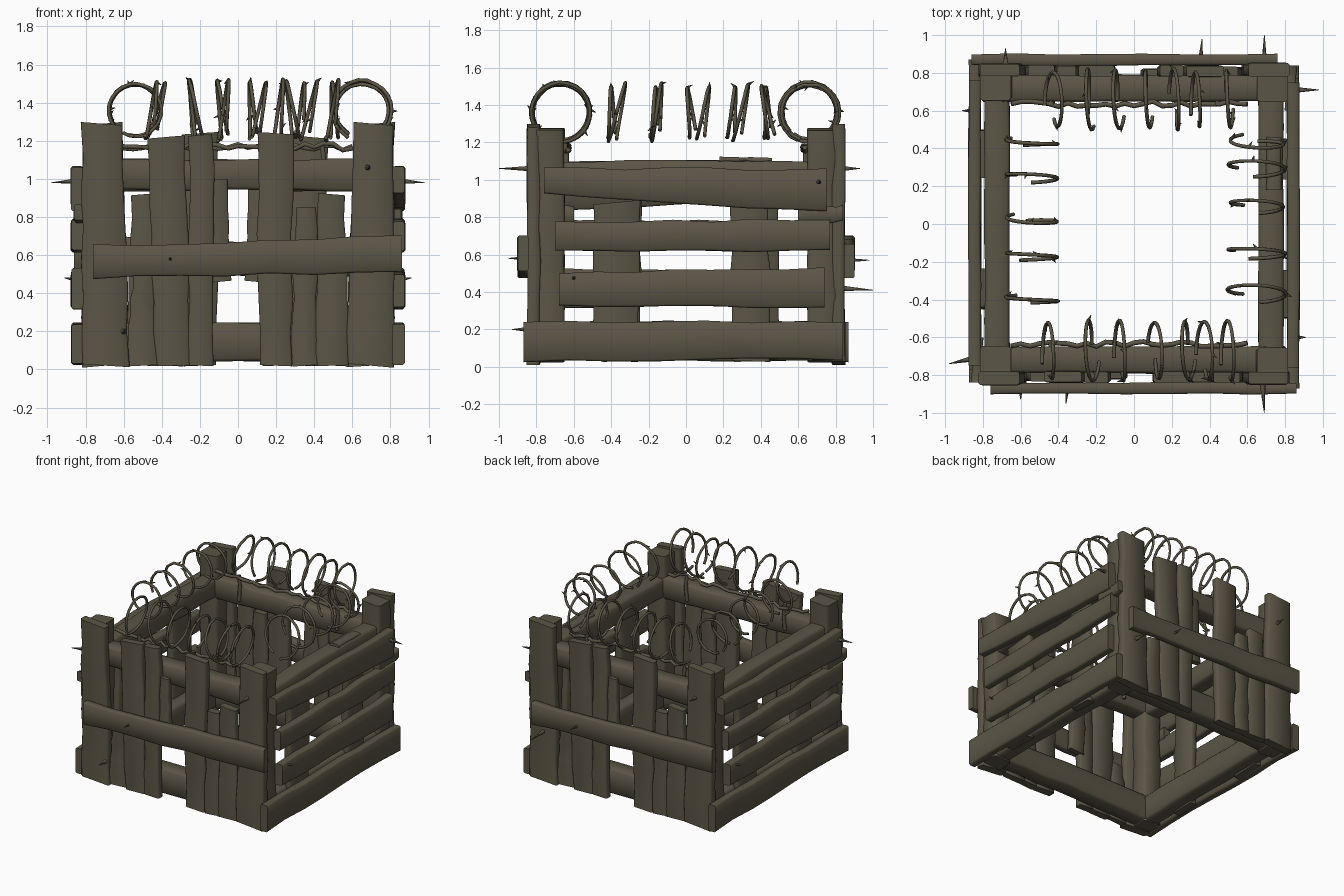
import bpy, bmesh, math, random
from mathutils import Vector

random.seed(4)
if "Cube" in bpy.data.objects:
    bpy.data.objects.remove(bpy.data.objects["Cube"], do_unlink=True)

wood = bpy.data.materials.new("weathered_brown")
wood.use_nodes = True
color = (0.105, 0.092, 0.062, 1)
wood.diffuse_color = color
bsdf = wood.node_tree.nodes["Principled BSDF"]
bsdf.inputs["Base Color"].default_value = color
bsdf.inputs["Roughness"].default_value = 0.9


def plank(name, axes, span, start, end, depth, rough=0.008, pair=True):
    """Rough board. axes = letters for length, width, thickness;
    start / end = width range at each end of the span."""
    order = ["xyz".index(a) for a in axes]
    bm = bmesh.new()
    rings, steps = [], 8
    for i in range(steps):
        t = i / (steps - 1)
        lo = start[0] + (end[0] - start[0]) * t + random.uniform(-rough, rough)
        hi = start[1] + (end[1] - start[1]) * t + random.uniform(-rough, rough)
        d0 = depth[0] + random.uniform(-rough, rough) / 2
        d1 = depth[1] + random.uniform(-rough, rough) / 2
        c = min(0.15 * (d1 - d0), 0.015)
        u = span[0] + (span[1] - span[0]) * t
        tilt = random.uniform(-0.1, 0.1) if i in (0, steps - 1) else 0
        outline = [(lo + c, d0), (hi - c, d0), (hi, d0 + c), (hi, d1 - c),
                   (hi - c, d1), (lo + c, d1), (lo, d1 - c), (lo, d0 + c)]
        ring = []
        for v, w in outline:
            p = Vector()
            p[order[0]] = max(u + tilt * (v - (lo + hi) / 2), 0) if axes[0] == "z" else u
            p[order[1]], p[order[2]] = v, w
            ring.append(bm.verts.new(p))
        rings.append(ring)
    for a, b in zip(rings, rings[1:]):
        for k in range(8):
            n = (k + 1) % 8
            bm.faces.new((a[k], a[n], b[n], b[k]))
    bm.faces.new(rings[0])
    bm.faces.new(rings[-1])
    bmesh.ops.recalc_face_normals(bm, faces=bm.faces)
    mesh = bpy.data.meshes.new(name)
    bm.to_mesh(mesh)
    bm.free()
    mesh.materials.append(wood)
    mesh.shade_smooth()
    mesh.set_sharp_from_angle(angle=math.radians(55))
    # the opposite side repeats each board, turned half way round
    for turn in range(2 if pair else 1):
        ob = bpy.data.objects.new(name + ("_opposite" if turn else ""), mesh)
        ob.rotation_euler.z = math.pi * turn
        bpy.context.collection.objects.link(ob)


def wire(name, strands, thickness):
    """Strands are lists of points; two-point strands taper to a spike."""
    cu = bpy.data.curves.new(name, "CURVE")
    cu.dimensions = "3D"
    cu.bevel_depth = thickness
    cu.bevel_resolution = 1
    cu.use_fill_caps = True
    for pts in strands:
        sp = cu.splines.new("POLY")
        sp.points.add(len(pts) - 1)
        for q, p in zip(sp.points, pts):
            q.co = (*p, 1)
        if len(pts) == 2:
            sp.points[1].radius = 0.1
    cu.materials.append(wood)
    bpy.context.collection.objects.link(bpy.data.objects.new(name, cu))


# square corner posts, each faced with a wide board
plank("front_right_post", "zxy", (.03, 1.27), (-.81, -.65), (-.81, -.65), (-.81, -.65))
plank("front_left_post", "zxy", (.03, 1.27), (.65, .81), (.65, .81), (-.81, -.65))
plank("front_right_corner_board", "zxy", (.02, 1.29), (-.82, -.57), (-.82, -.61), (-.85, -.78))
plank("front_left_corner_board", "zxy", (.02, 1.29), (.57, .82), (.61, .82), (-.85, -.78))

# inner rails, top and bottom
for label, z0, z1 in (("top", .94, 1.1), ("bottom", .04, .24)):
    plank(label + "_front_rail", "xzy", (-.7, .7), (z0, z1), (z0, z1), (-.79, -.65))
    plank(label + "_side_rail", "yzx", (-.7, .7), (z0, z1), (z0, z1), (.66, .79))

# upright boards on the front and back
uprights = [
    ((-.43, -.25), (-.48, -.28), 1.22),
    ((-.26, -.13), (-.26, -.13), 1.23),
    ((.11, .28), (.1, .29), 1.24),
    ((.28, .42), (.3, .41), .85),
    ((.4, .58), (.42, .56), .92),
]
for i, (low, high, top) in enumerate(uprights):
    plank(f"front_upright_{i + 1}", "zxy", (.02, top), low, high, (-.84, -.78))
plank("front_patch_board", "zxy", (.46, 1.0), (-.17, -.04), (-.18, -.06), (-.82, -.77))
plank("front_low_board", "zxy", (.02, .5), (-.59, -.42), (-.55, -.44), (-.83, -.78))
plank("front_cross_brace", "xzy", (-.76, .86), (.48, .65), (.51, .7), (-.9, -.84))

# slats and uprights on the sides
slats = [
    ((-.87, .84), (.03, .24), (.04, .24)),
    ((-.68, .74), (.33, .5), (.32, .53)),
    ((-.7, .77), (.62, .77), (.62, .79)),
    ((-.76, .75), (.92, 1.06), (.83, 1.06)),
]
for i, (span, a, b) in enumerate(slats):
    plank(f"side_slat_{i + 1}", "yzx", span, a, b, (.81, .875))
for i, (a, b) in enumerate((((-.5, -.25), (-.49, -.25)), ((.25, .45), (.24, .44)))):
    plank(f"side_upright_{i + 1}", "zyx", (.03, .88), a, b, (.76, .82))
plank("side_end_block", "yzx", (.6, .84), (.76, .86), (.78, .86), (.8, .86))
plank("rail_splinter", "yzx", (.18, .46), (1.09, 1.12), (1.09, 1.12), (.7, .78), .004, False)


def coil(name, axis, centre, places, radius=.155):
    """Row of leaning open wire loops with barbs, running along x or y."""
    strands = []

    def place(along, across, z):
        return (along, across, z) if axis == "x" else (across, along, z)

    for s in places:
        lean = random.uniform(-.25, .25)
        r = radius + random.uniform(-.012, .008)
        first = random.uniform(-2.2, -1.2)
        loop = []
        for k in range(21):
            a = first + k / 20 * 5.7
            loop.append(place(s + lean * r * math.sin(a) + .04 * (k / 20 - .5),
                              centre + r * math.cos(a),
                              1.36 + r * math.sin(a) + random.uniform(-.004, .004)))
        strands.append(loop)
        for k in (5, 12, 18):
            jab = Vector([random.uniform(-1, 1) for _ in range(3)]).normalized()
            strands.append([loop[k], Vector(loop[k]) + jab * .035])
    wire(name, strands, .01)


coil("front_wire_coil", "x", -.67, (-.45, -.23, -.07, .12, .28, .38, .5))
coil("back_wire_coil", "x", .66, (-.42, -.24, -.09, .07, .22, .33, .5))
coil("right_wire_coil", "y", -.54, (.43, .25, .02, -.17, -.4), .14)
coil("left_wire_coil", "y", .65, (.43, .3, .1, -.15, -.36), .15)

# tie strands that hold the coils, front and back
for label, side in (("front", -1), ("back", 1)):
    pts = [(-.65 + .05 * i, side * (.635 + random.uniform(-.015, .015)),
            1.17 + random.uniform(-.02, .02)) for i in range(26)]
    wire(label + "_tie_strand", [pts], .013)
    posts = [[(x, side * .64, .98), (x + .01, side * .64, 1.1), (x, side * .64, 1.19)]
             for x in (-.44, .44)]
    wire(label + "_tie_ends", posts, .014)

# nails poking through the boards: base and tip
nails = [
    ((.68, -.83, 1.06), (.69, -1.0, 1.06)), ((-.35, -.83, .58), (-.36, -.95, .58)),
    ((.69, .83, .42), (.69, 1.0, .41)), ((.35, .83, .57), (.36, .98, .57)),
    ((-.68, .83, 1.06), (-.68, .93, 1.06)), ((-.6, -.84, .2), (-.6, -.93, .2)),
    ((.84, .71, .99), (.98, .71, .98)), ((-.84, -.71, .99), (-.98, -.74, .98)),
    ((.84, -.6, .47), (.91, -.6, .48)), ((-.84, .6, .47), (-.91, .6, .48)),
]
wire("nails", nails, .017)
